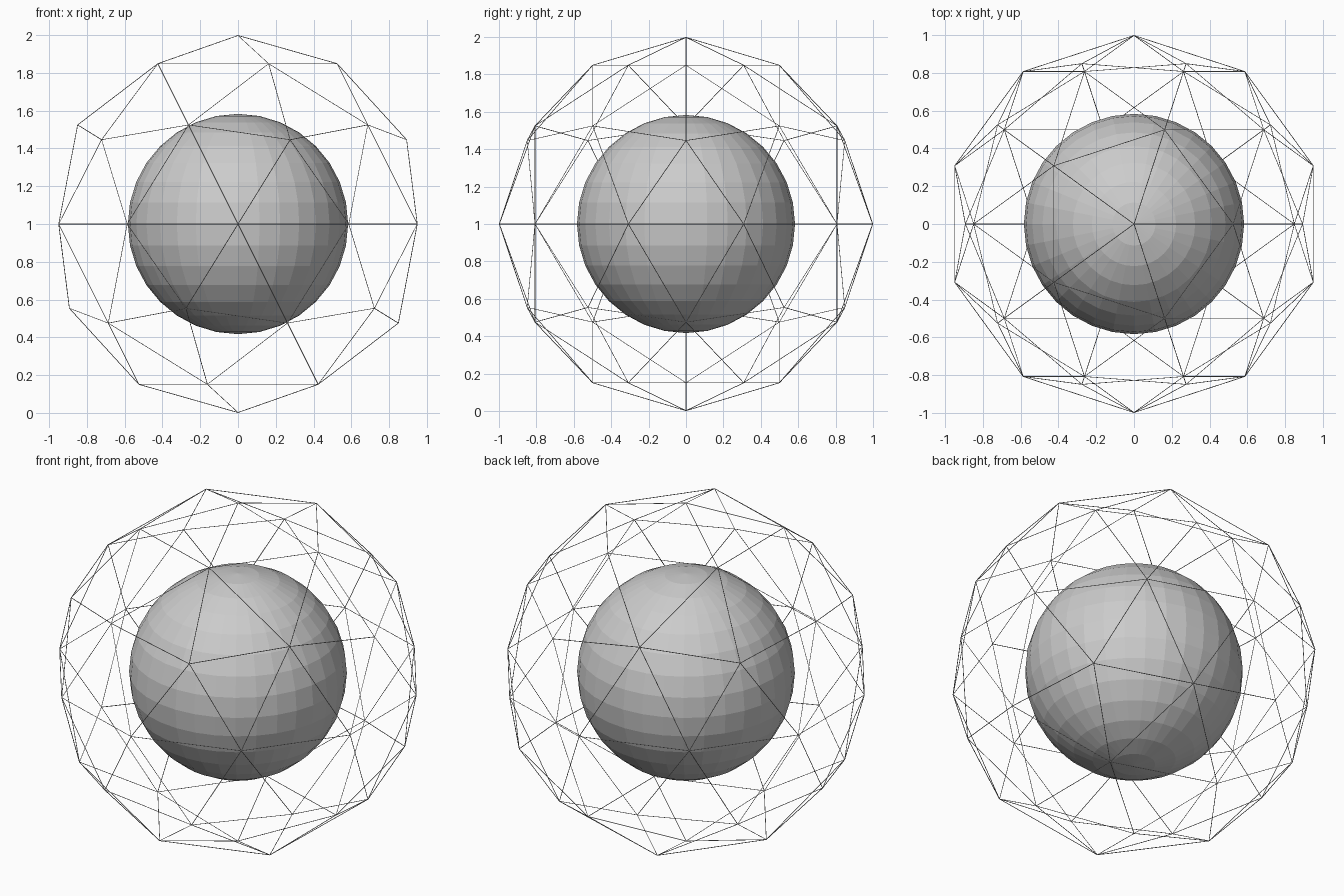
import bpy

if "Cube" in bpy.data.objects:
    bpy.data.objects.remove(bpy.data.objects["Cube"])

# Inner faceted core
bpy.ops.mesh.primitive_uv_sphere_add(segments=32, ring_count=16, radius=0.583, location=(0, 0, 1))
core = bpy.context.object
core.name = "core_sphere"

# Outer cage: thin struts along the edges of an icosphere
bpy.ops.mesh.primitive_ico_sphere_add(subdivisions=2, radius=0.998, location=(0, 0, 1))
cage = bpy.context.object
cage.name = "wire_cage"
struts = cage.modifiers.new("struts", 'WIREFRAME')
struts.thickness = 0.004
struts.offset = 0
struts.use_even_offset = True
struts.use_replace = True
